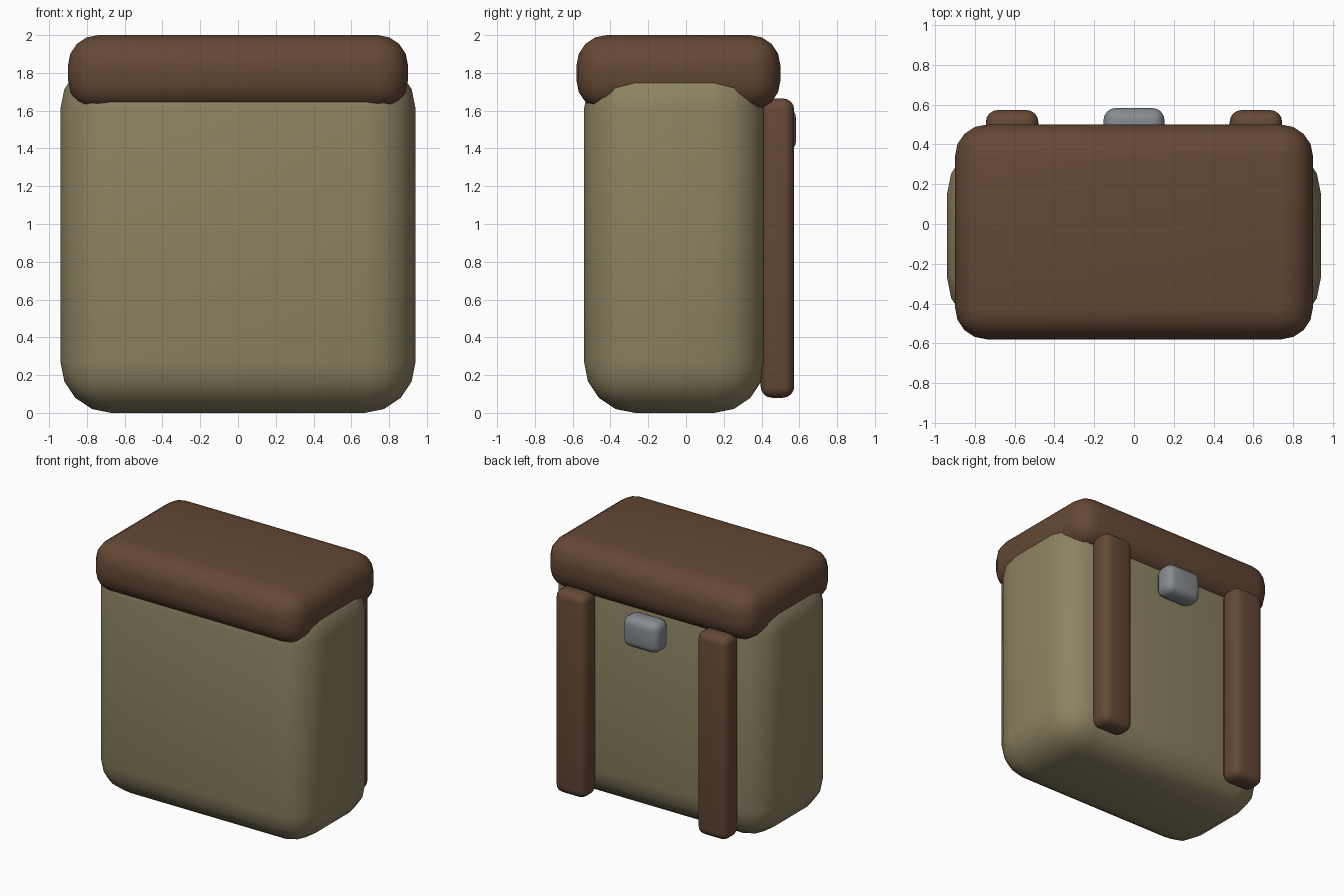
import bpy
import bmesh
from mathutils import Vector

if "Cube" in bpy.data.objects:
    bpy.data.objects.remove(bpy.data.objects["Cube"])


def material(name, color):
    m = bpy.data.materials.new(name)
    m.diffuse_color = (*color, 1)
    m.use_nodes = True
    m.node_tree.nodes["Principled BSDF"].inputs["Base Color"].default_value = m.diffuse_color
    return m


canvas = material("canvas", (0.27, 0.225, 0.12))
leather = material("leather", (0.13, 0.065, 0.035))
metal = material("metal", (0.24, 0.26, 0.28))


def rounded_box(name, lo, hi, radius, mat, segments=4):
    """Box between two corners with all edges rounded."""
    lo, hi = Vector(lo), Vector(hi)
    size, mid = hi - lo, (lo + hi) / 2
    bm = bmesh.new()
    bmesh.ops.create_cube(bm, size=1)
    bmesh.ops.scale(bm, vec=size, verts=bm.verts)
    bmesh.ops.bevel(bm, geom=bm.edges[:], offset=radius, offset_type='OFFSET',
                    segments=segments, profile=0.5, affect='EDGES')
    mesh = bpy.data.meshes.new(name)
    bm.to_mesh(mesh)
    bm.free()
    mesh.materials.append(mat)
    ob = bpy.data.objects.new(name, mesh)
    ob.location = mid
    bpy.context.collection.objects.link(ob)
    bpy.context.view_layer.objects.active = ob
    bpy.ops.object.select_all(action='DESELECT')
    ob.select_set(True)
    bpy.ops.object.shade_smooth_by_angle()
    return ob


# Main bag and overhanging lid
rounded_box("bag_body", (-0.94, -0.54, 0), (0.94, 0.42, 1.88), 0.27, canvas)
rounded_box("lid", (-0.90, -0.58, 1.60), (0.90, 0.50, 2.0), 0.16, leather)

# Shoulder straps, mirrored left and right
for side, x in (("left", -0.613), ("right", 0.613)):
    rounded_box(side + "_strap", (x - 0.132, 0.395, 0.08),
                (x + 0.132, 0.573, 1.665), 0.06, leather)

# Metal buckle under the lid
rounded_box("buckle", (-0.153, 0.415, 1.38), (0.153, 0.583, 1.62), 0.06, metal)
